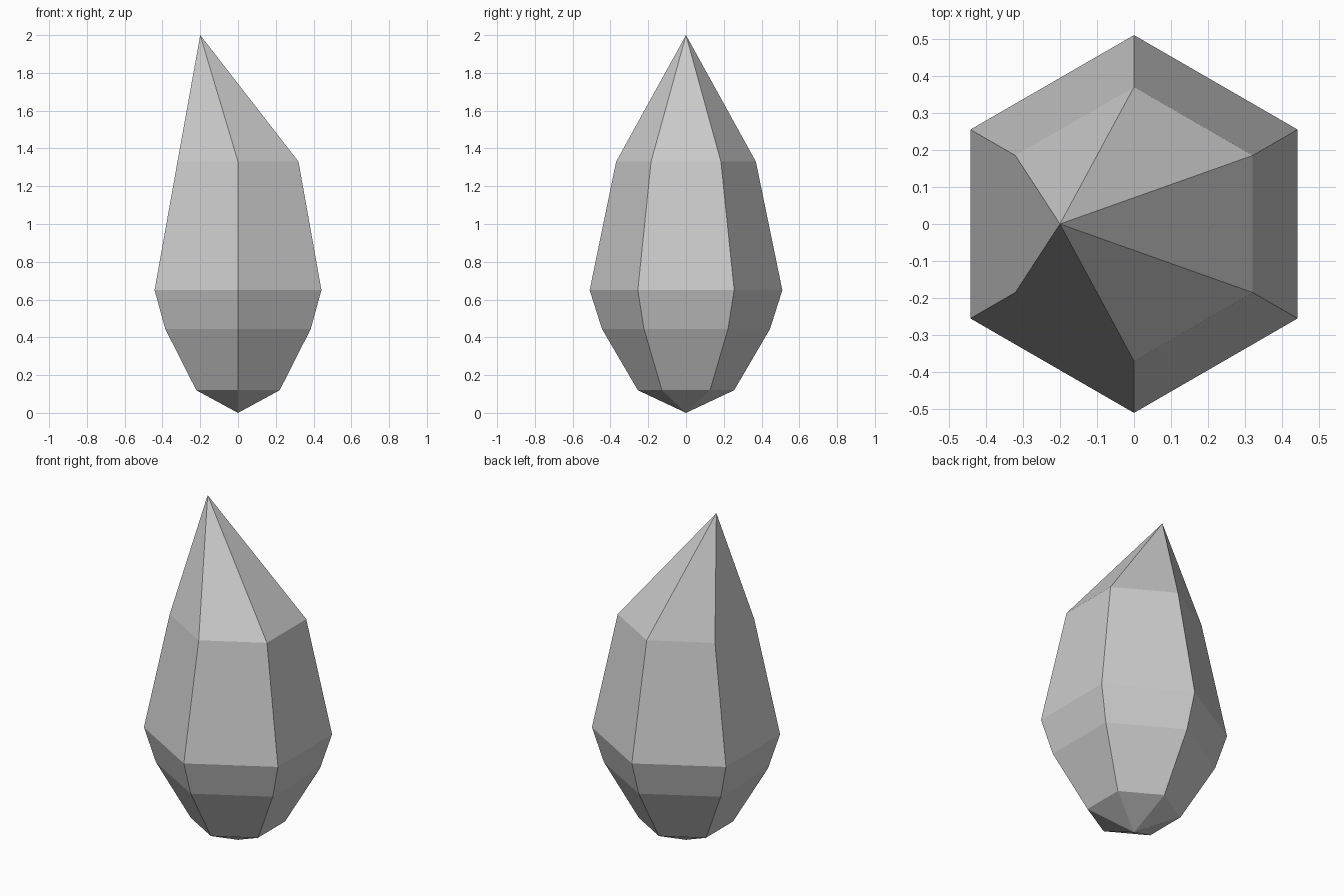
import bpy
import bmesh
from math import cos, sin, pi

cube = bpy.data.objects.get("Cube")
if cube:
    bpy.data.objects.remove(cube, do_unlink=True)

SIDES = 6
# Ring profile: radius, height
RINGS = [(0.255, 0.12), (0.445, 0.445), (0.51, 0.65), (0.37, 1.33)]
BASE_TIP = (0, 0, 0)
TOP_TIP = (-0.2, 0, 2)


def make_material(name, color):
    mat = bpy.data.materials.new(name)
    mat.use_nodes = True
    mat.diffuse_color = color
    mat.node_tree.nodes["Principled BSDF"].inputs["Base Color"].default_value = color
    return mat


# Faceted hexagonal crystal, corners pointing front and back
bm = bmesh.new()
rings = []
for radius, z in RINGS:
    angles = [pi / 2 + 2 * pi * i / SIDES for i in range(SIDES)]
    rings.append([bm.verts.new((radius * cos(a), radius * sin(a), z)) for a in angles])
bottom = bm.verts.new(BASE_TIP)
top = bm.verts.new(TOP_TIP)

for i in range(SIDES):
    j = (i + 1) % SIDES
    # Side bands
    for low, high in zip(rings, rings[1:]):
        bm.faces.new((low[i], low[j], high[j], high[i]))
    # Pointed base and leaning tip
    bm.faces.new((bottom, rings[0][j], rings[0][i]))
    bm.faces.new((rings[-1][i], rings[-1][j], top))

bmesh.ops.recalc_face_normals(bm, faces=bm.faces)
mesh = bpy.data.meshes.new("crystal")
bm.to_mesh(mesh)
bm.free()

crystal = bpy.data.objects.new("crystal", mesh)
bpy.context.collection.objects.link(crystal)
mesh.materials.append(make_material("pale grey", (0.6, 0.6, 0.6, 1)))
